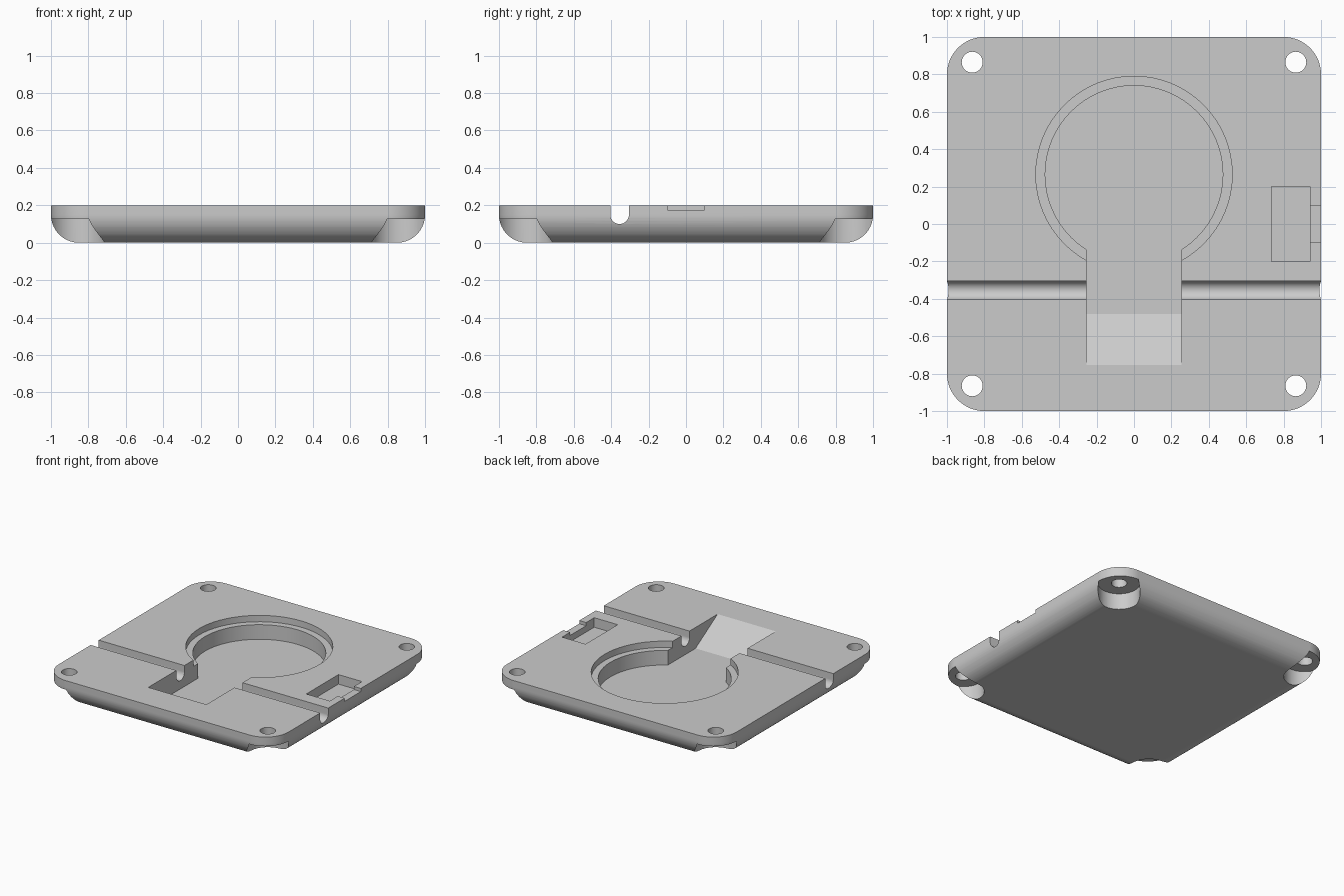
import bpy
import bmesh
from math import cos, sin, pi, radians

cube = bpy.data.objects.get("Cube")
if cube:
    bpy.data.objects.remove(cube, do_unlink=True)

TOP, FLOOR, LEDGE = 0.2, 0.035, 0.15
FILLET, CORNER = 0.15, 0.2
HOLE = 0.865

grey = bpy.data.materials.new("plain grey")
grey.use_nodes = True
colour = (0.6, 0.6, 0.6, 1)
grey.diffuse_color = colour
grey.node_tree.nodes["Principled BSDF"].inputs["Base Color"].default_value = colour


def finish(name, bm):
    bmesh.ops.recalc_face_normals(bm, faces=bm.faces[:])
    mesh = bpy.data.meshes.new(name)
    bm.to_mesh(mesh)
    bm.free()
    mesh.materials.append(grey)
    obj = bpy.data.objects.new(name, mesh)
    bpy.context.collection.objects.link(obj)
    return obj


def loft(name, rings):
    """Skin a list of equal closed rings and cap both ends."""
    bm = bmesh.new()
    loops = [[bm.verts.new(p) for p in ring] for ring in rings]
    for a, b in zip(loops, loops[1:]):
        for i in range(len(a)):
            j = (i + 1) % len(a)
            bm.faces.new((a[i], a[j], b[j], b[i]))
    bm.faces.new(loops[0])
    bm.faces.new(loops[-1])
    return finish(name, bm)


def rounded_square(inset, z, steps=16):
    r, c = CORNER - inset, 1 - CORNER
    ring = []
    for k, (sx, sy) in enumerate(((1, 1), (-1, 1), (-1, -1), (1, -1))):
        for i in range(steps + 1):
            a = (k + i / steps) * pi / 2
            ring.append((sx * c + r * cos(a), sy * c + r * sin(a), z))
    return ring


def cylinder(name, x, y, r, z0, z1, n=48):
    circle = [(x + r * cos(2 * pi * i / n), y + r * sin(2 * pi * i / n)) for i in range(n)]
    return loft(name, [[(px, py, z) for px, py in circle] for z in (z0, z1)])


def along_x(name, profile, x0, x1):
    return loft(name, [[(x, y, z) for y, z in profile] for x in (x0, x1)])


def box(name, x0, x1, y0, y1, z0, z1):
    return along_x(name, [(y0, z0), (y1, z0), (y1, z1), (y0, z1)], x0, x1)


# Plate with rounded corners and a rounded lower edge
steps = 14
rings = []
for i in range(steps + 1):
    a = i / steps * pi / 2
    rings.append(rounded_square(FILLET * (1 - sin(a)), FILLET * (1 - cos(a))))
rings.append(rounded_square(0, TOP))
plate = loft("base_plate", rings)

cutters = []

# Round recess with a shallow ledge
cutters.append(cylinder("recess_ledge", 0, 0.265, 0.525, LEDGE, 0.4, 64))
cutters.append(cylinder("recess_well", 0, 0.265, 0.475, FLOOR, 0.42, 64))

# Slot with a ramp rising to the front
slope = (TOP - FLOOR) / 0.275
ramp = [(0.2, FLOOR), (-0.48, FLOOR), (-0.92, FLOOR + 0.44 * slope), (0.2, FLOOR + 0.44 * slope)]
cutters.append(along_x("ramp_slot", ramp, -0.253, 0.253))

# Round-bottomed groove across the plate
groove = [(-0.355 + 0.05 * cos(a), 0.15 + 0.05 * sin(a))
          for a in (radians(180 + 180 * i / 16) for i in range(17))]
groove += [(-0.305, 0.4), (-0.405, 0.4)]
cutters.append(along_x("cross_groove", groove, -1.2, 1.2))

# Side pocket and its shallow outlet
cutters.append(box("side_pocket", 0.735, 0.94, -0.2, 0.2, 0.125, 0.4))
cutters.append(box("pocket_outlet", 0.9, 1.2, -0.1, 0.1, 0.175, 0.4))

# Corner screw holes, counterbored from below
for sx in (-1, 1):
    for sy in (-1, 1):
        cutters.append(cylinder("screw_hole", sx * HOLE, sy * HOLE, 0.056, -0.2, 0.4, 32))
        cutters.append(cylinder("counterbore", sx * HOLE, sy * HOLE, 0.15, -0.2, 0.127))

# Carve the plate, then discard the cutters
for cutter in cutters:
    cutter.hide_render = True
    cut = plate.modifiers.new(cutter.name, "BOOLEAN")
    cut.operation = "DIFFERENCE"
    cut.solver = "EXACT"
    cut.object = cutter
graph = bpy.context.evaluated_depsgraph_get()
carved = bpy.data.meshes.new_from_object(plate.evaluated_get(graph))
plate.modifiers.clear()
plate.data = carved
carved.materials.clear()
carved.materials.append(grey)
for cutter in cutters:
    bpy.data.objects.remove(cutter, do_unlink=True)

# Smooth curved walls, keep flats flat
bpy.ops.object.select_all(action="DESELECT")
plate.select_set(True)
bpy.context.view_layer.objects.active = plate
bpy.ops.object.shade_smooth_by_angle(angle=radians(30))
weighted = plate.modifiers.new("even_normals", "WEIGHTED_NORMAL")
weighted.keep_sharp = True
